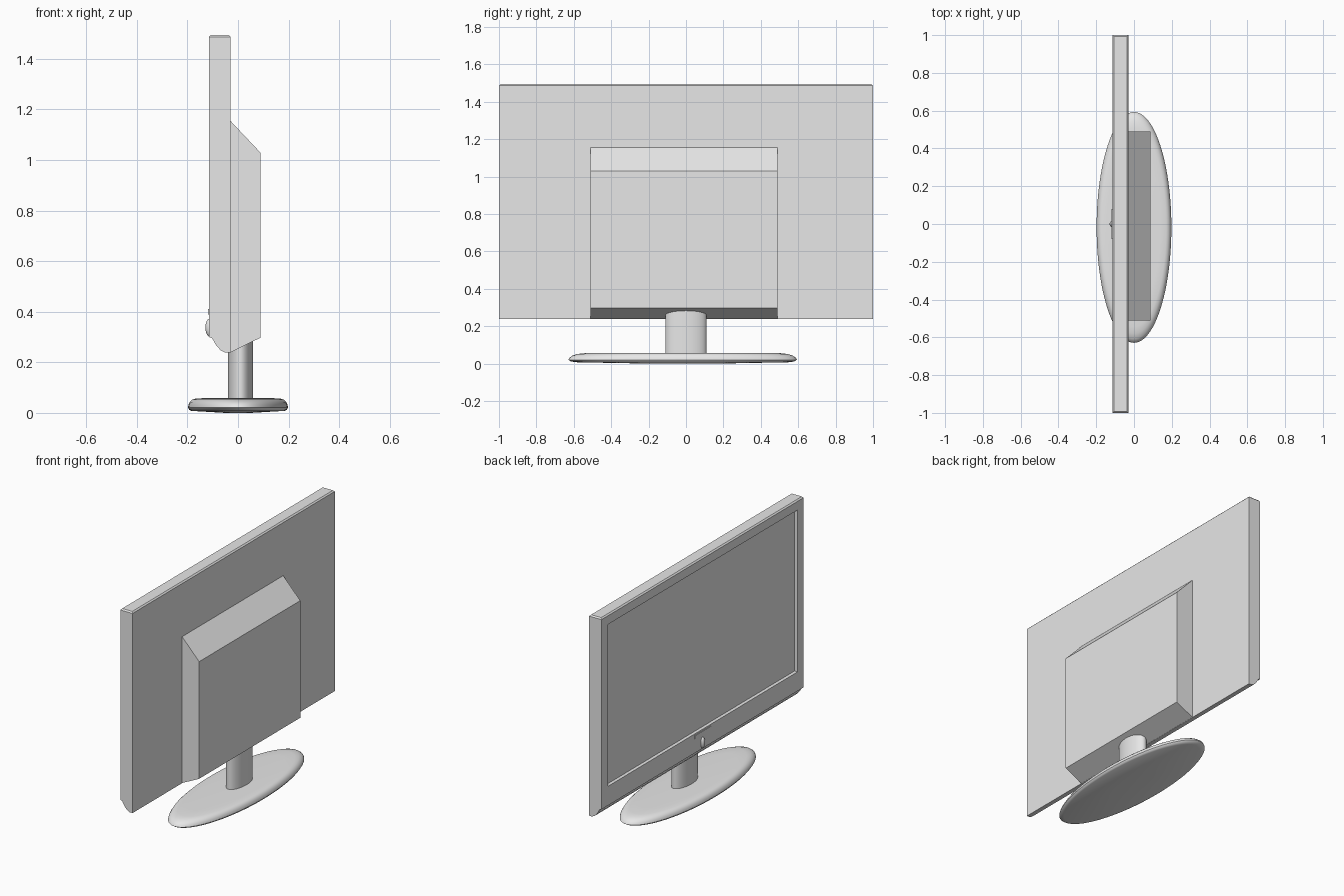
import bpy, bmesh, math
from mathutils import Vector

cube = bpy.data.objects.get("Cube")
if cube:
    bpy.data.objects.remove(cube, do_unlink=True)

GREY = (0.8, 0.8, 0.8, 1.0)
grey = bpy.data.materials.new("light grey plastic")
grey.use_nodes = True
grey.diffuse_color = GREY
grey.node_tree.nodes["Principled BSDF"].inputs["Base Color"].default_value = GREY


def add_object(name, bm, smooth=False):
    bmesh.ops.recalc_face_normals(bm, faces=bm.faces)
    mesh = bpy.data.meshes.new(name)
    bm.to_mesh(mesh)
    bm.free()
    mesh.materials.append(grey)
    ob = bpy.data.objects.new(name, mesh)
    bpy.context.collection.objects.link(ob)
    if smooth:
        bpy.ops.object.select_all(action='DESELECT')
        ob.select_set(True)
        bpy.context.view_layer.objects.active = ob
        bpy.ops.object.shade_smooth_by_angle(angle=math.radians(35))
    return ob


def extrude_profile(points, y0, y1):
    """Closed (x, z) outline extruded along y."""
    bm = bmesh.new()
    face = bm.faces.new([bm.verts.new((x, y0, z)) for x, z in points])
    geom = bmesh.ops.extrude_face_region(bm, geom=[face])["geom"]
    verts = [g for g in geom if isinstance(g, bmesh.types.BMVert)]
    bmesh.ops.translate(bm, verts=verts, vec=(0, y1 - y0, 0))
    bmesh.ops.recalc_face_normals(bm, faces=bm.faces)
    return bm


def elliptical_lathe(points, rx, ry, cx, cy, sides=64):
    """Stack of ellipses from (radius factor, z) points, capped at both ends."""
    bm = bmesh.new()
    rings = []
    for r, z in points:
        rings.append([bm.verts.new((cx + rx * r * math.cos(2 * math.pi * i / sides),
                                    cy + ry * r * math.sin(2 * math.pi * i / sides), z))
                      for i in range(sides)])
    for a, b in zip(rings, rings[1:]):
        for i in range(sides):
            j = (i + 1) % sides
            bm.faces.new((a[i], a[j], b[j], b[i]))
    bm.faces.new(rings[0])
    bm.faces.new(rings[-1])
    return bm


# Screen panel with a curved lower lip
bm = extrude_profile([(-0.115, 1.495), (-0.115, 0.30), (-0.102, 0.295), (-0.087, 0.268),
                      (-0.068, 0.247), (-0.05, 0.238), (-0.03, 0.238), (-0.03, 1.495)], -1, 1)
# Recessed display inside the bezel
front = max((f for f in bm.faces if f.normal.x < -0.99), key=lambda f: f.calc_area())
bmesh.ops.inset_individual(bm, faces=[front], thickness=0.088)
for v in front.verts:
    if v.co.z < 0.8:
        v.co.z = 0.42
bm.normal_update()
bmesh.ops.inset_individual(bm, faces=[front], thickness=0.001, depth=-0.02)
# Slightly softened upper corners
corners = [e for e in bm.edges
           if all(abs(v.co.y) > 0.99 and v.co.z > 1.49 for v in e.verts)]
bmesh.ops.bevel(bm, geom=corners, offset=0.008, segments=1, affect='EDGES')
add_object("screen_panel", bm)

# Rear housing
bm = extrude_profile([(-0.032, 0.238), (0.088, 0.297), (0.088, 1.03), (-0.032, 1.157)],
                     -0.51, 0.49)
add_object("rear_housing", bm)

# Neck
add_object("stand_neck", elliptical_lathe([(1, 0.05), (1, 0.285)], 0.05, 0.11, 0.01, 0.0),
           smooth=True)

# Oval foot with a rounded rim
foot = [(0.25, 0.0), (0.94, 0.008), (0.98, 0.013), (1.0, 0.021), (0.99, 0.032),
        (0.965, 0.043), (0.92, 0.052), (0.86, 0.056), (0.72, 0.058)]
add_object("stand_foot", elliptical_lathe(foot, 0.198, 0.611, 0.0, -0.018, 96), smooth=True)

# Power button on the lower bezel
bm = bmesh.new()
bmesh.ops.create_uvsphere(bm, u_segments=24, v_segments=12, radius=1)
bmesh.ops.scale(bm, verts=bm.verts, vec=(0.016, 0.018, 0.035))
bmesh.ops.translate(bm, verts=bm.verts, vec=(-0.113, 0, 0.337))
add_object("power_button", bm, smooth=True)

# Thin plain trim bar above the button
bm = extrude_profile([(-0.119, 0.39), (-0.114, 0.39), (-0.114, 0.41), (-0.119, 0.41)],
                     -0.08, 0.08)
add_object("trim_bar", bm)
